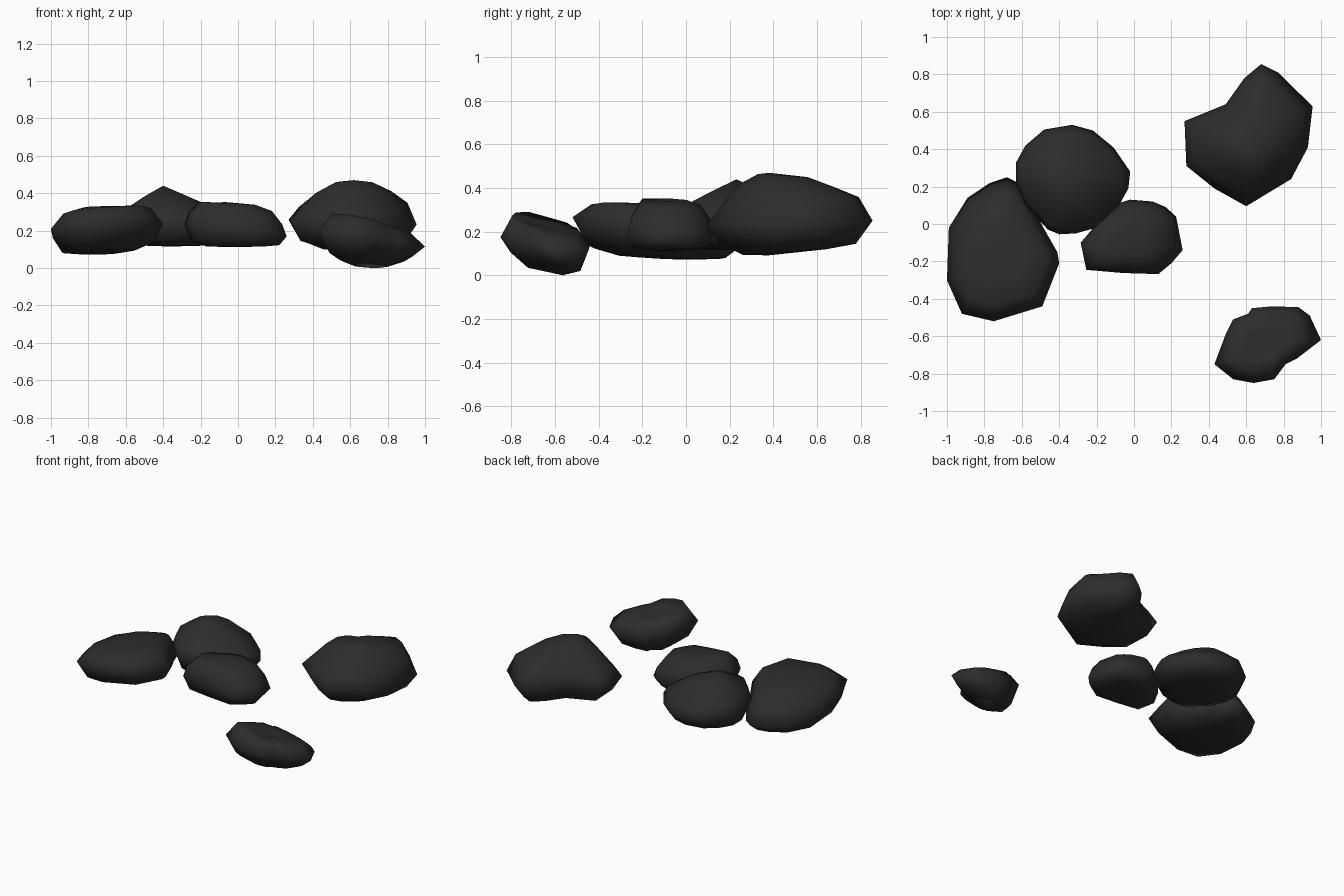
import bpy, bmesh
from mathutils import Vector

stone = bpy.data.materials.new("charcoal stone")
stone.diffuse_color = (0.026, 0.026, 0.026, 1)


def rock(name, outline, centre, rings, top, bottom):
    """Stack scaled, tilted copies of the outline: (scale, z, slope x, slope y)."""
    cx, cy = centre
    bm = bmesh.new()
    loops = []
    for s, z, ax, ay in rings:
        loop = []
        for x, y in outline:
            dx, dy = (x - cx) * s, (y - cy) * s
            loop.append(bm.verts.new((cx + dx, cy + dy, z + ax * dx + ay * dy)))
        loops.append(loop)
    n = len(outline)
    for a, b in zip(loops, loops[1:]):
        for i in range(n):
            j = (i + 1) % n
            bm.faces.new((a[i], a[j], b[j], b[i]))
    for loop, tip in ((loops[0], bottom), (loops[-1], top)):
        v = bm.verts.new(tip)
        for i in range(n):
            bm.faces.new((loop[i], loop[(i + 1) % n], v))
    bmesh.ops.recalc_face_normals(bm, faces=bm.faces)
    me = bpy.data.meshes.new(name)
    bm.to_mesh(me)
    bm.free()
    me.materials.append(stone)
    ob = bpy.data.objects.new(name, me)
    bpy.context.collection.objects.link(ob)
    bpy.ops.object.select_all(action='DESELECT')
    ob.select_set(True)
    bpy.context.view_layer.objects.active = ob
    bpy.ops.object.shade_smooth_by_angle(angle=1.7)
    return ob


# long stone on the left, its front end raised
rock("left_rock",
     [(-1, -.3), (-.92, -.48), (-.75, -.52), (-.49, -.44), (-.4, -.21), (-.41, -.15),
      (-.49, -.01), (-.55, .12), (-.62, .22), (-.68, .25), (-.77, .22), (-.89, .14), (-.99, -.02)],
     (-.7, -.13),
     [(.5, .085, .05, -.06), (.82, .11, .09, -.1), (1, .20, .07, -.18),
      (.78, .295, .08, -.11), (.42, .325, .03, -.04)],
     (-.7, -.13, .33), (-.7, -.1, .075))

# peaked round stone, thinner towards the back right
rock("peaked_rock",
     [(-.63, .22), (-.63, .33), (-.58, .42), (-.48, .505), (-.33, .53), (-.22, .5), (-.11, .41),
      (-.02, .28), (-.03, .19), (-.08, .1), (-.2, -.02), (-.31, -.05), (-.4, -.055), (-.46, -.03), (-.58, .1)],
     (-.36, .24),
     [(.55, .12, 0, 0), (.85, .14, 0, 0), (1, .225, -.06, -.06), (.9, .29, -.1, -.06), (.5, .37, -.12, 0)],
     (-.4, .23, .44), (-.36, .24, .115))

# small stone in the centre
rock("centre_rock",
     [(-.285, -.1), (-.255, -.245), (-.06, -.262), (.13, -.268), (.2, -.21), (.26, -.14),
      (.225, .04), (.17, .09), (.1, .12), (-.02, .13), (-.07, .115), (-.2, 0)],
     (-.02, -.08),
     [(.55, .115, 0, 0), (.86, .132, -.04, 0), (1, .20, -.12, -.04), (.92, .265, -.14, -.06),
      (.72, .327, -.12, -.05), (.4, .345, -.06, 0)],
     (-.06, -.07, .352), (-.02, -.08, .112))

# big notched stone at the back right
rock("big_rock",
     [(.27, .55), (.28, .31), (.43, .19), (.6, .095), (.84, .24), (.93, .41), (.955, .63),
      (.82, .76), (.77, .81), (.68, .855), (.59, .78), (.49, .64)],
     (.63, .43),
     [(.5, .105, 0, .07), (.82, .145, 0, 0), (1, .24, -.04, .03), (.85, .325, .03, .09),
      (.58, .41, .02, -.02), (.3, .458, 0, -.06)],
     (.62, .38, .47), (.6, .38, .092))

# tilted stone at the front right
rock("front_rock",
     [(.43, -.75), (.49, -.59), (.53, -.51), (.61, -.48), (.63, -.45), (.74, -.44), (.88, -.445),
      (.94, -.49), (1, -.62), (.87, -.72), (.81, -.75), (.75, -.83), (.64, -.85), (.53, -.83)],
     (.7, -.64),
     [(.4, .018, 0, -.2), (.78, .062, .02, -.27), (1, .155, -.13, -.06),
      (.74, .235, -.2, -.2), (.38, .226, -.15, -.15)],
     (.7, -.64, .225), (.74, -.56, 0))
